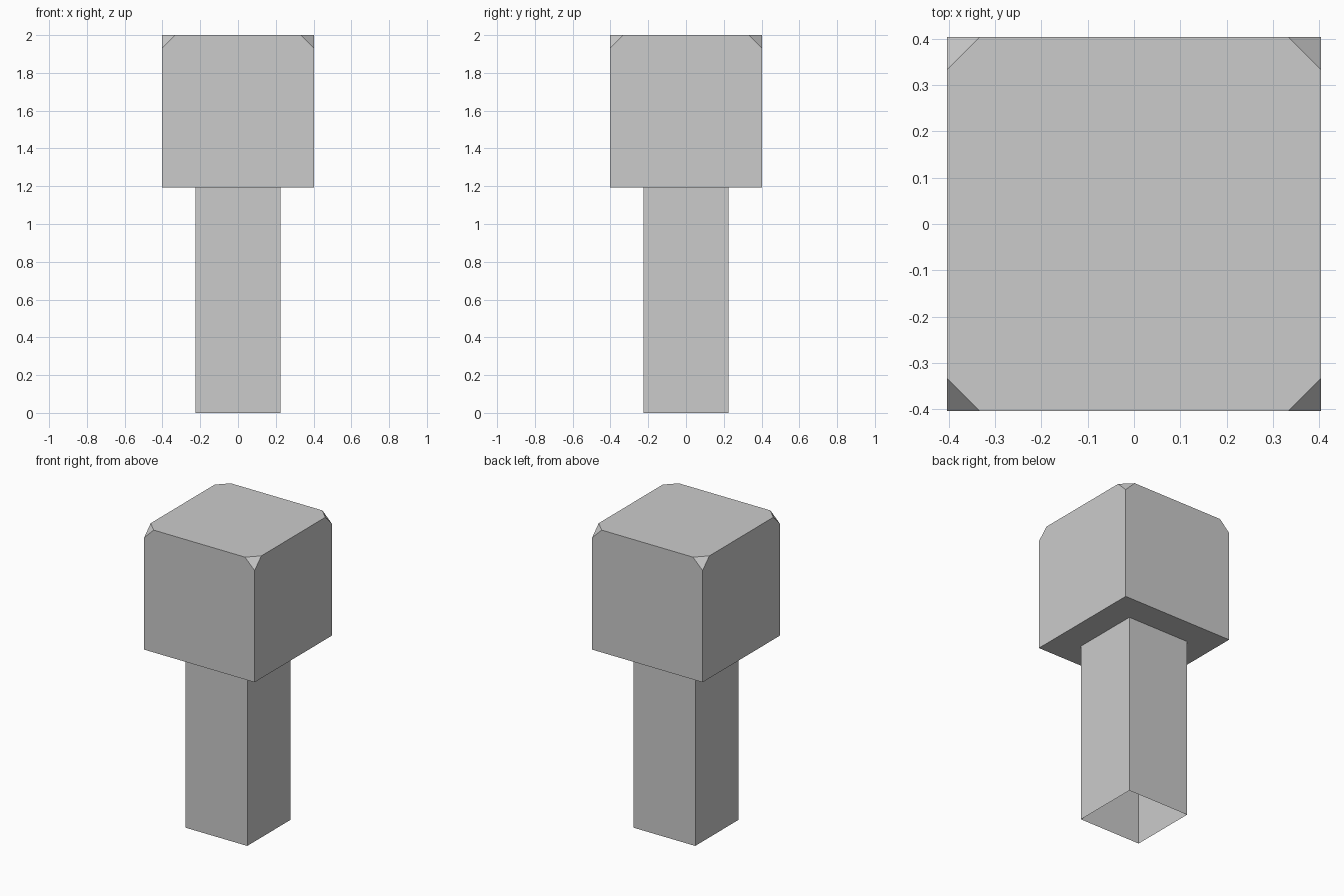
import bpy
import bmesh

# Remove the default cube
default = bpy.data.objects.get("Cube")
if default:
    bpy.data.objects.remove(default, do_unlink=True)

HEAD = 0.806      # head edge length
POST = 0.45       # post width
HEIGHT = 2.0
CHAMFER = 0.07    # cut at each upper corner

# Plain grey material
grey = bpy.data.materials.new("light_grey")
grey.use_nodes = True
colour = (0.6, 0.6, 0.6, 1)
grey.diffuse_color = colour
grey.node_tree.nodes["Principled BSDF"].inputs["Base Color"].default_value = colour

# Head: a cube with its four upper corners cut off
bm = bmesh.new()
bmesh.ops.create_cube(bm, size=HEAD)
bmesh.ops.translate(bm, verts=bm.verts, vec=(0, 0, HEIGHT - HEAD / 2))
upper = [v for v in bm.verts if v.co.z > HEIGHT - 0.01]
bmesh.ops.bevel(bm, geom=upper, offset=CHAMFER, offset_type='OFFSET',
                segments=1, profile=0.5, affect='VERTICES')

# Post: inset the underside of the head and extrude it down to the ground
bm.normal_update()
under = min(bm.faces, key=lambda f: f.normal.z)
bmesh.ops.inset_region(bm, faces=[under], thickness=(HEAD - POST) / 2,
                       use_even_offset=True)
result = bmesh.ops.extrude_face_region(bm, geom=[under])
foot = [v for v in result["geom"] if isinstance(v, bmesh.types.BMVert)]
for v in foot:
    v.co.z = 0

# The post is hollow and open at the foot
open_faces = [f for f in result["geom"] if isinstance(f, bmesh.types.BMFace)]
if under.is_valid and under not in open_faces:
    open_faces.append(under)
bmesh.ops.delete(bm, geom=open_faces, context='FACES_ONLY')
bm.normal_update()

mesh = bpy.data.meshes.new("post_with_head")
bm.to_mesh(mesh)
bm.free()
mesh.materials.append(grey)
obj = bpy.data.objects.new("post_with_head", mesh)
bpy.context.collection.objects.link(obj)
